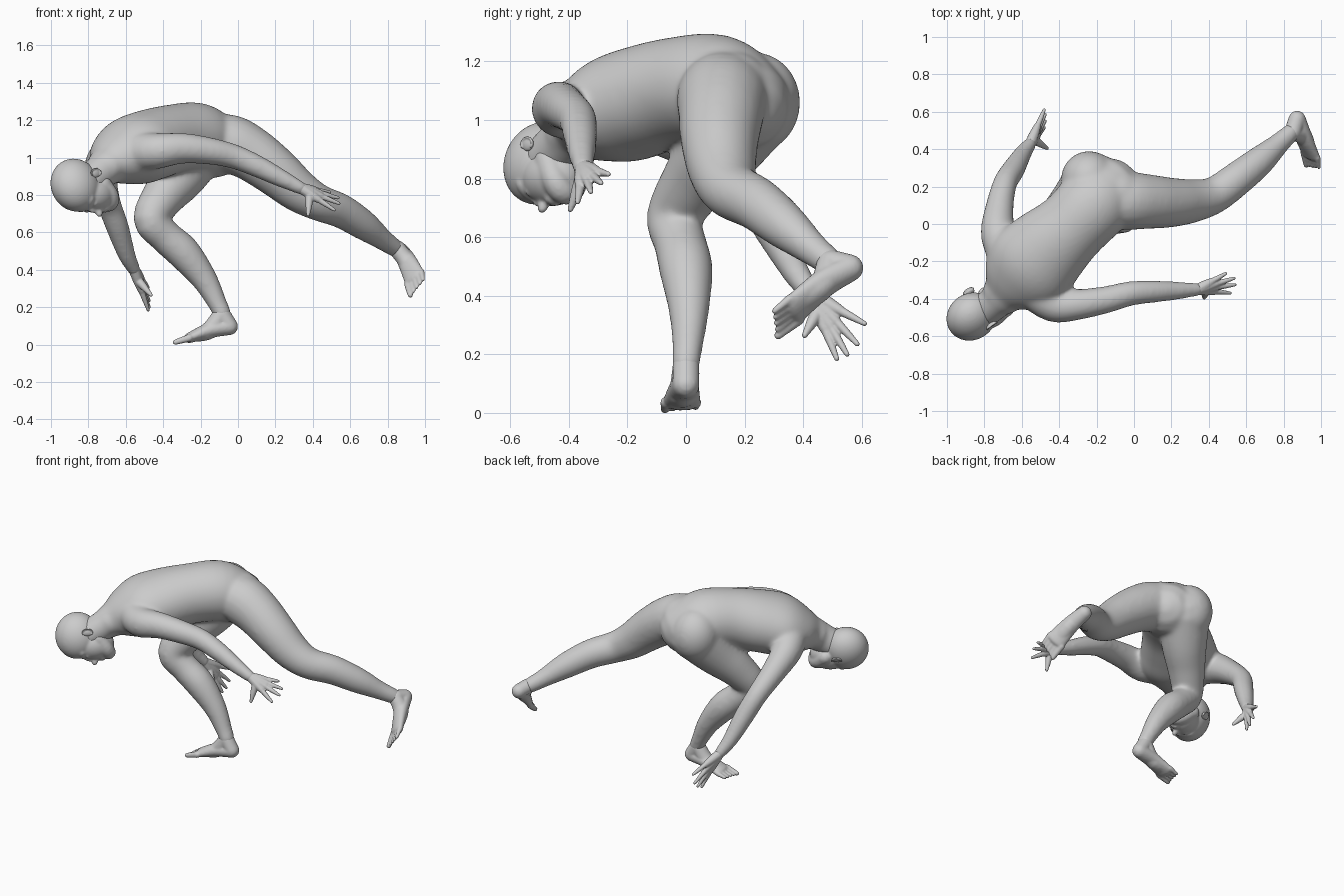
import bpy, bmesh, math
from mathutils import Vector, Matrix

cube = bpy.data.objects.get("Cube")
if cube:
    bpy.data.objects.remove(cube)

skin = bpy.data.materials.new("plain_grey")
skin.use_nodes = True
GREY = (0.6, 0.6, 0.6, 1)
skin.diffuse_color = GREY
skin.node_tree.nodes["Principled BSDF"].inputs["Base Color"].default_value = GREY


def spline(points, steps=4):
    """Smooth curve through points of x, y, z, half width, half depth."""
    rows = [Vector((*p, p[-1]) if len(p) == 4 else p) for p in points]
    rows = [rows[0] * 2 - rows[1]] + rows + [rows[-1] * 2 - rows[-2]]
    out = []
    for a, b, c, d in zip(rows, rows[1:], rows[2:], rows[3:]):
        for i in range(steps):
            t = i / steps
            out.append(b + (c - a) * (t / 2) + (a * 2 - b * 5 + c * 4 - d) * (t * t / 2)
                       + (b * 3 - a - c * 3 + d) * (t ** 3 / 2))
    return out + [rows[-2]]


def loft(bm, points, side=(0, 1, 0), sides=20):
    """Rounded tube with elliptical sections along a smooth path."""
    rows = spline(points)
    spots = [Vector(r[:3]) for r in rows]
    last = len(rows) - 1
    rings = []

    def ring(centre, tangent, w, d):
        s = Vector(side)
        s = (s - tangent * s.dot(tangent)).normalized()
        n = tangent.cross(s)
        turns = [math.tau * k / sides for k in range(sides)]
        rings.append([bm.verts.new(centre + s * w * math.cos(a) + n * d * math.sin(a)) for a in turns])

    for i, row in enumerate(rows):
        t = (spots[min(i + 1, last)] - spots[max(i - 1, 0)]).normalized()
        w, d = row[3], row[4]
        caps = [math.radians(a) for a in (80, 55, 28)]
        if i == 0:
            for a in caps:
                ring(spots[i] - t * min(w, d) * math.sin(a), t, w * math.cos(a), d * math.cos(a))
        ring(spots[i], t, w, d)
        if i == last:
            for a in reversed(caps):
                ring(spots[i] + t * min(w, d) * math.sin(a), t, w * math.cos(a), d * math.cos(a))
    for lower, upper in zip(rings, rings[1:]):
        for k in range(sides):
            j = (k + 1) % sides
            bm.faces.new((lower[k], lower[j], upper[j], upper[k]))
    bm.faces.new(rings[0][::-1])
    bm.faces.new(rings[-1])


def blob(bm, centre, radii, frame=Matrix()):
    place = frame @ Matrix.Translation(centre) @ Matrix.Diagonal((*radii, 1))
    bmesh.ops.create_icosphere(bm, subdivisions=4, radius=1, matrix=place)


def finish(bm, name, voxel, smooth):
    """Fuse the overlapping forms into one soft skin."""
    bmesh.ops.recalc_face_normals(bm, faces=bm.faces)
    mesh = bpy.data.meshes.new(name)
    bm.to_mesh(mesh)
    bm.free()
    mesh.materials.append(skin)
    mesh.shade_smooth()
    ob = bpy.data.objects.new(name, mesh)
    bpy.context.collection.objects.link(ob)
    fuse = ob.modifiers.new("fuse", 'REMESH')
    fuse.mode = 'VOXEL'
    fuse.voxel_size = voxel
    fuse.use_smooth_shade = True
    soft = ob.modifiers.new("soften", 'SMOOTH')
    soft.factor = 0.5
    soft.iterations = smooth


# Torso, bent forward from the hips
body = bmesh.new()
loft(body, [(-.13, .18, 1.06, .18, .17), (-.22, .1, 1.105, .2, .188), (-.34, -.02, 1.1, .198, .185),
            (-.46, -.13, 1.07, .227, .19), (-.56, -.23, 1.035, .245, .185),
            (-.64, -.31, .995, .2, .145), (-.7, -.375, .96, .118, .098)], side=(.73, -.68, 0), sides=32)
blob(body, (-.24, .24, 1.06), (.15, .15, .17))
blob(body, (-.09, .16, 1.085), (.15, .14, .15))

# Neck
loft(body, [(-.64, -.33, .99, .12), (-.72, -.4, .935, .096), (-.8, -.465, .87, .09)])

# Left arm, reaching back
loft(body, [(-.55, -.34, 1.03, .11), (-.43, -.43, 1.035, .096), (-.3, -.43, 1.05, .083),
            (-.15, -.405, 1.035, .073), (-.02, -.372, 1.005, .066), (.1, -.362, .955, .06),
            (.22, -.357, .895, .05), (.34, -.35, .835, .036)])

# Right arm, hanging down and back
loft(body, [(-.67, -.16, 1.01, .118), (-.725, -.05, .96, .096), (-.72, .08, .87, .077),
            (-.69, .215, .755, .065), (-.645, .29, .63, .062), (-.595, .375, .48, .048),
            (-.555, .43, .4, .036)], side=(1, 0, 0))

# Left leg, stretched out
loft(body, [(-.18, .13, 1.08, .14), (-.05, .125, 1.075, .157), (.07, .12, 1.02, .147),
            (.2, .115, .925, .133), (.32, .125, .825, .116), (.43, .155, .76, .099),
            (.55, .24, .715, .092), (.67, .335, .64, .081), (.77, .425, .565, .059),
            (.84, .49, .515, .049)], side=(0, 0, 1))

# Right leg, bent and bearing the weight
loft(body, [(-.22, .22, 1.05, .165), (-.31, .115, .905, .142), (-.4, .03, .79, .116), (-.465, -.04, .67, .096),
            (-.39, -.02, .58, .09), (-.29, 0, .49, .092), (-.18, .01, .35, .07),
            (-.11, .005, .22, .052), (-.085, 0, .17, .049)])
finish(body, "body", .011, 20)

# Head, in its own frame of left, forward and up
left = Vector((.52, -.75, .41)).normalized()
up = Vector((-.81, -.58, -.04))
up = (up - left * up.dot(left)).normalized()
forward = left.cross(up)
frame = Matrix.Translation((-.82, -.46, .855)) @ Matrix((left, forward, up)).transposed().to_4x4()
head = bmesh.new()
blob(head, (0, 0, .06), (.12, .146, .138), frame)            # skull
blob(head, (0, .055, -.04), (.1, .1, .125), frame)           # face
loft(head, [(*(frame @ Vector(p)), .045) for p in            # jaw
            ((.062, .02, -.07), (.04, .085, -.115), (0, .112, -.128),
             (-.04, .085, -.115), (-.062, .02, -.07))], side=up)
blob(head, (0, .1, .035), (.085, .047, .035), frame)         # brow
blob(head, (0, .158, -.04), (.018, .034, .022), frame)       # nose tip
blob(head, (0, .144, -.015), (.014, .023, .042), frame)      # nose bridge
for z in (-.078, -.094):                                     # lips
    blob(head, (0, .146, z), (.03, .018, .009), frame)
for s in (-1, 1):
    blob(head, (s * .038, .129, .002), (.022, .016, .014), frame)    # eyes
finish(head, "head", .007, 7)

# Ears
for s, name in ((1, "left_ear"), (-1, "right_ear")):
    ear = bmesh.new()
    tilt = frame @ Matrix.Translation((s * .113, -.015, -.003)) @ Matrix.Rotation(s * .3, 4, 'Z')
    blob(ear, (0, 0, 0), (.011, .022, .032), tilt)
    rim = [(s * .008, -.003 + .022 * math.sin(a), .031 * math.cos(a), .0045)
           for a in (math.radians(d) for d in range(30, -211, -30))]
    loft(ear, [(*(tilt @ Vector(p[:3])), p[3]) for p in rim], side=left, sides=8)
    finish(ear, name, .0035, 3)


def hand(name, wrist, tips, thumb):
    bm = bmesh.new()
    wrist, thumb = Vector(wrist), Vector(thumb)
    tips = [Vector(t) for t in tips]
    for tip in tips:
        knuckle = wrist.lerp(tip, .52)
        loft(bm, [(*wrist, .03), (*wrist.lerp(tip, .3), .026), (*knuckle, .019)], sides=12)
        loft(bm, [(*knuckle, .0165), (*wrist.lerp(tip, .75), .0135), (*tip, .009)], sides=12)
    root = wrist.lerp(tips[-1], .25)
    loft(bm, [(*root, .025), (*root.lerp(thumb, .5), .019), (*thumb, .01)], sides=12)
    finish(bm, name, .0045, 2)


# Hands, listed from little finger to index finger
hand("left_hand", (.34, -.35, .835),
     [(.49, -.265, .815), (.535, -.29, .785), (.54, -.325, .755), (.515, -.37, .72)], (.375, -.395, .695))
hand("right_hand", (-.555, .43, .4),
     [(-.48, .61, .305), (-.475, .585, .235), (-.475, .55, .2), (-.48, .515, .185)], (-.465, .405, .265))


def foot(name, ankle, heel, arch, ball, toe, side):
    bm = bmesh.new()
    side, ball, toe = Vector(side).normalized(), Vector(ball), Vector(toe)
    loft(bm, [(*ankle, .046), (*heel, .046)], side)
    loft(bm, [(*ankle, .045), (*arch, .048), (*ball, .05, .024)], side)
    loft(bm, [(*heel, .046), (*arch, .054, .042), (*ball, .066, .028)], side)
    for i in range(5):
        across = side * (i - 2) * .026
        tip = toe + across + (ball - toe) * (.06 * i)
        size = .018 if i == 0 else .0135
        loft(bm, [(*(ball + across), size + .003), (*tip, size - .003)], side, 12)
    finish(bm, name, .006, 5)


# Feet, the big toe on the negative end of the side direction
foot("left_foot", (.85, .492, .512), (.872, .56, .495), (.905, .47, .442), (.945, .37, .355),
     (.957, .3, .3), (.68, -.28, .67))
foot("right_foot", (-.088, 0, .165), (-.046, 0, .097), (-.15, -.008, .078), (-.26, -.015, .036),
     (-.335, -.02, .013), (0, 1, 0))
